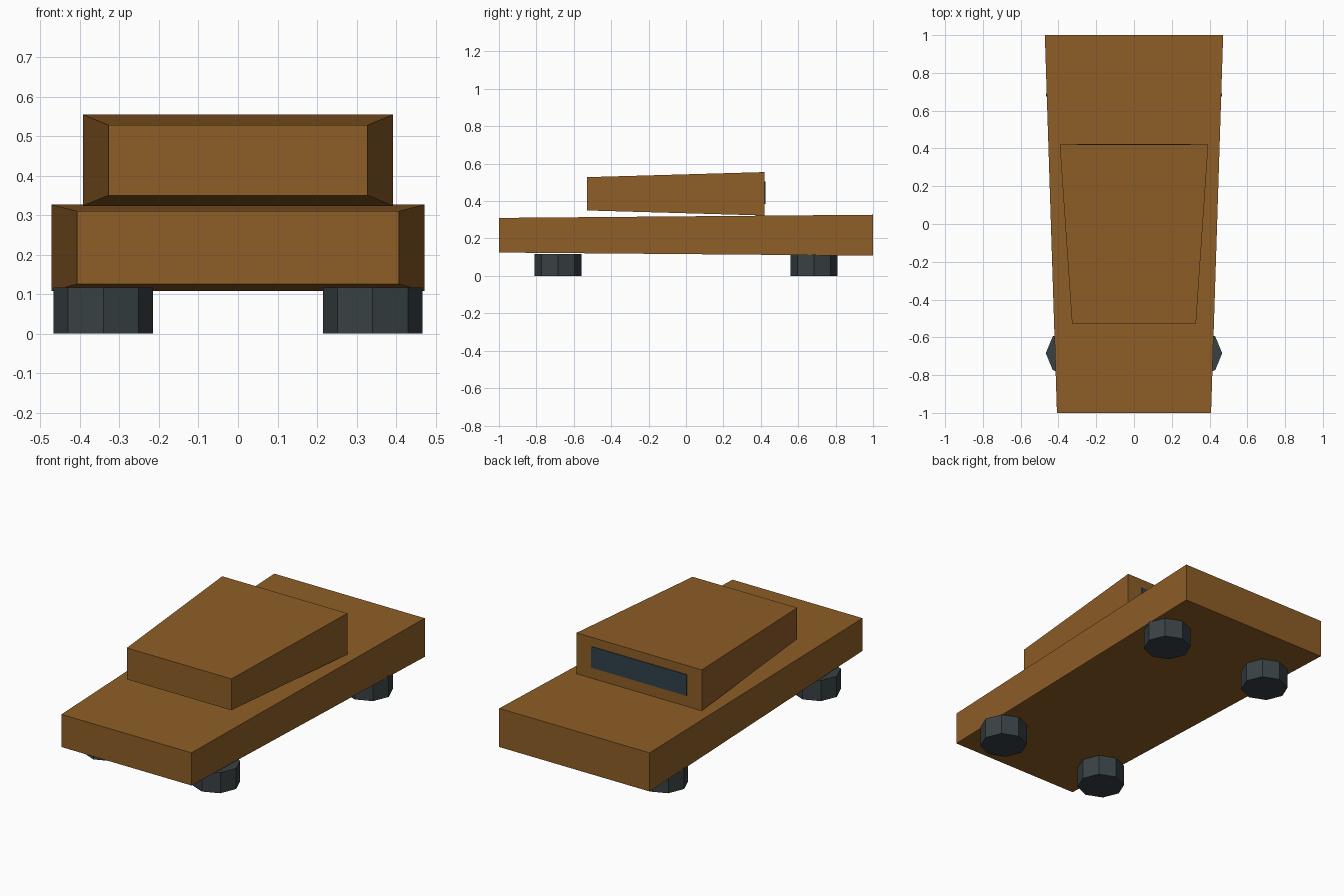
import bpy, bmesh

if "Cube" in bpy.data.objects:
    bpy.data.objects.remove(bpy.data.objects["Cube"])


def material(name, rgb):
    m = bpy.data.materials.new(name)
    m.diffuse_color = (*rgb, 1)
    m.use_nodes = True
    m.node_tree.nodes["Principled BSDF"].inputs["Base Color"].default_value = m.diffuse_color
    return m


paint = material("brown_paint", (0.27, 0.112, 0.02))
rubber = material("dark_rubber", (0.04, 0.053, 0.058))
glass = material("dark_glass", (0.03, 0.055, 0.07))


def finish(bm, name, mat):
    mesh = bpy.data.meshes.new(name)
    bm.to_mesh(mesh)
    bm.free()
    mesh.materials.append(mat)
    obj = bpy.data.objects.new(name, mesh)
    bpy.context.collection.objects.link(obj)
    return obj


def tapered_box(name, front, back, mat):
    """Box between two end sections, each (y, half width, z low, z high)."""
    bm = bmesh.new()
    bmesh.ops.create_cube(bm, size=2)
    for v in bm.verts:
        y, half, low, high = front if v.co.y < 0 else back
        v.co = (half if v.co.x > 0 else -half, y, high if v.co.z > 0 else low)
    return finish(bm, name, mat)


# Chassis and floating cabin, both widening to the rear
tapered_box("body", (-1, 0.408, 0.125, 0.31), (1, 0.472, 0.108, 0.327), paint)
tapered_box("cabin", (-0.528, 0.328, 0.35, 0.528), (0.42, 0.393, 0.323, 0.555), paint)

# Rear window panel, standing just proud of the cabin
tapered_box("rear_window", (0.40, 0.30, 0.384, 0.504), (0.424, 0.30, 0.384, 0.504), glass)

# Four upright eight-sided wheels with corners on the x and y axes
for end, y in (("front", -0.684), ("rear", 0.684)):
    for side, x in (("left", -0.341), ("right", 0.341)):
        bm = bmesh.new()
        bmesh.ops.create_cone(bm, cap_ends=True, segments=8,
                              radius1=0.126, radius2=0.126, depth=0.117)
        bmesh.ops.translate(bm, verts=bm.verts, vec=(x, y, 0.0585))
        finish(bm, f"{end}_{side}_wheel", rubber)
